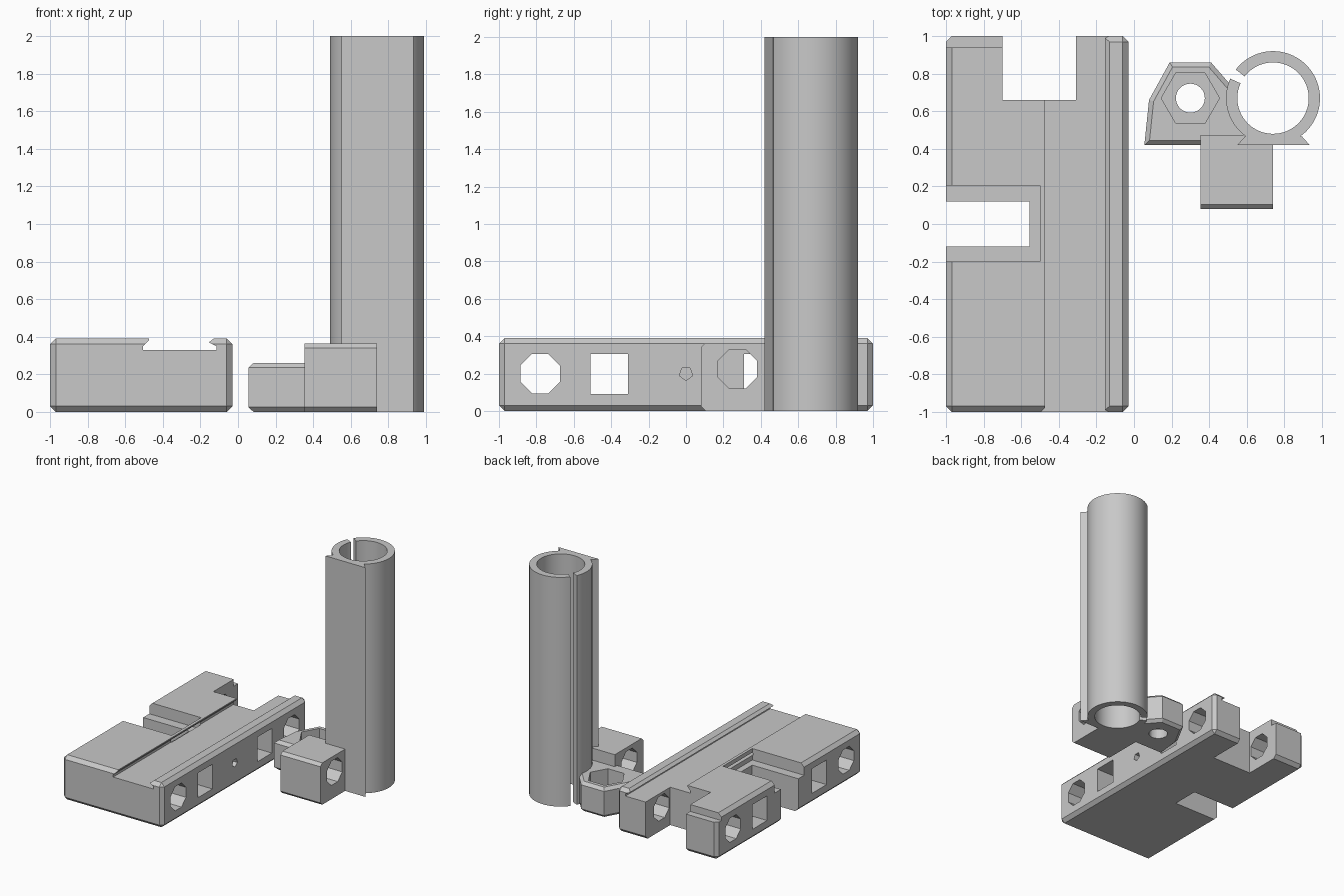
import bpy, bmesh, math
from mathutils import Vector

old = bpy.data.objects.get("Cube")
if old:
    bpy.data.objects.remove(old)

grey = bpy.data.materials.new("light_grey")
grey.use_nodes = True
grey.diffuse_color = (0.58, 0.58, 0.58, 1)
grey.node_tree.nodes["Principled BSDF"].inputs["Base Color"].default_value = grey.diffuse_color

PLACE = {"x": lambda u, v, w: (w, u, v),
         "y": lambda u, v, w: (u, w, v),
         "z": lambda u, v, w: (u, v, w)}


def prism(name, points, axis, lo, hi, bevel=0, pick=None):
    """Extrude a 2D outline along an axis, chamfering the picked edges."""
    bm = bmesh.new()
    ends = [[bm.verts.new(PLACE[axis](u, v, w)) for u, v in points] for w in (lo, hi)]
    n = len(points)
    bm.faces.new(ends[0])
    bm.faces.new(ends[1])
    for i in range(n):
        j = (i + 1) % n
        bm.faces.new((ends[0][i], ends[0][j], ends[1][j], ends[1][i]))
    bmesh.ops.recalc_face_normals(bm, faces=bm.faces)
    if bevel:
        edges = [e for e in bm.edges if pick is None or pick(e)]
        bmesh.ops.bevel(bm, geom=edges, offset=bevel, segments=1, affect='EDGES')
    mesh = bpy.data.meshes.new(name)
    bm.to_mesh(mesh)
    bm.free()
    mesh.materials.append(grey)
    obj = bpy.data.objects.new(name, mesh)
    bpy.context.collection.objects.link(obj)
    return obj


def rect(u0, u1, v0, v1):
    return [(u0, v0), (u1, v0), (u1, v1), (u0, v1)]


def ngon(cu, cv, r, n, start=0.0):
    angles = [math.radians(start + 360 * i / n) for i in range(n)]
    return [(cu + r * math.cos(a), cv + r * math.sin(a)) for a in angles]


def box(name, x, y, z, **kw):
    return prism(name, rect(*x, *y), "z", *z, **kw)


def cut(target, cutters):
    """Subtract every cutter, bake the result and remove the cutters."""
    for c in cutters:
        c.hide_render = True
        mod = target.modifiers.new("cut", "BOOLEAN")
        mod.operation, mod.solver, mod.object = 'DIFFERENCE', 'EXACT', c
    bpy.context.view_layer.update()
    deps = bpy.context.evaluated_depsgraph_get()
    mesh = bpy.data.meshes.new_from_object(target.evaluated_get(deps))
    target.modifiers.clear()
    target.data = mesh
    for c in cutters:
        bpy.data.objects.remove(c)


# Sliding base: chamfered block
base = box("base_block", (-1, -0.03), (-1, 1), (0, 0.39), bevel=0.03)

# Undercut channel, rear notch, side slot and its shallow ledge, rear step
channel = [(-0.475, 0.45), (-0.475, 0.38), (-0.505, 0.35), (-0.505, 0.33),
           (-0.115, 0.33), (-0.115, 0.35), (-0.155, 0.37), (-0.13, 0.39), (-0.13, 0.45)]
cutters = [
    prism("channel_cut", channel, "y", -1.2, 1.2),
    box("notch_cut", (-0.70, -0.31), (0.66, 1.2), (-0.2, 0.6)),
    box("slot_cut", (-1.2, -0.555), (-0.12, 0.12), (-0.2, 0.6)),
    box("ledge_cut", (-1.2, -0.50), (-0.2, 0.205), (0.29, 0.6)),
    box("step_cut", (-1.2, -0.6), (0.94, 1.2), (0.33, 0.6)),
    prism("pin_cut", ngon(0, 0.2, 0.037, 5, -90), "x", -0.3, 0.2),
]
# Cross holes mirrored front to back
for s in (-1, 1):
    cutters.append(prism("bolt_cut", ngon(s * 0.78, 0.2, 0.114, 8, 22.5), "x", -1.2, 0.2))
    cutters.append(prism("window_cut", rect(*sorted((s * 0.31, s * 0.51)), 0.09, 0.305), "x", -1.2, 0.2))
cut(base, cutters)

# Tall split tube
CX, CY, GAP, MID, STEPS = 0.74, 0.67, 6.5, 149, 72
sweep = [math.radians(MID + GAP + (360 - 2 * GAP) * i / STEPS) for i in range(STEPS + 1)]
arc = lambda r, angles: [(CX + r * math.cos(a), CY + r * math.sin(a)) for a in angles]
tube = prism("split_tube", arc(0.25, sweep) + arc(0.19, sweep[::-1]), "z", 0, 2)
bpy.ops.object.select_all(action='DESELECT')
tube.select_set(True)
bpy.context.view_layer.objects.active = tube
bpy.ops.object.shade_smooth_by_angle(angle=math.radians(30))

# Flared mounting rail along the tube
prism("tube_rail", [(0.55, 0.42), (0.935, 0.42), (0.895, 0.465), (0.85, 0.475),
                    (0.63, 0.475), (0.59, 0.465)], "z", 0, 2)

# Nut holder beside the tube, chamfered on its outer top rim
outline = [(0.055, 0.42), (0.08, 0.66), (0.19, 0.86), (0.41, 0.86), (0.51, 0.745),
           (0.53, 0.65), (0.575, 0.52), (0.60, 0.48), (0.59, 0.42)]


def outer_rim(e):
    mid = (e.verts[0].co + e.verts[1].co) / 2
    flat = abs(e.verts[0].co.z - e.verts[1].co.z) < 0.01
    return flat and mid.x < 0.47


holder = prism("nut_holder", outline, "z", 0, 0.26, bevel=0.025, pick=outer_rim)
cut(holder, [prism("nut_cut", ngon(0.30, 0.67, 0.155, 6), "z", 0.085, 0.5),
             prism("screw_cut", ngon(0.30, 0.67, 0.077, 32), "z", -0.2, 0.5)])

# Front lug with a cross hole
lug = box("front_lug", (0.355, 0.74), (0.08, 0.475), (0, 0.365), bevel=0.025,
          pick=lambda e: abs(e.verts[0].co.x - e.verts[1].co.x) > 0.1
          and e.verts[0].co.y < 0.1)
cut(lug, [prism("lug_hole_cut", ngon(0.275, 0.225, 0.114, 8, 22.5), "x", 0.2, 0.9)])
